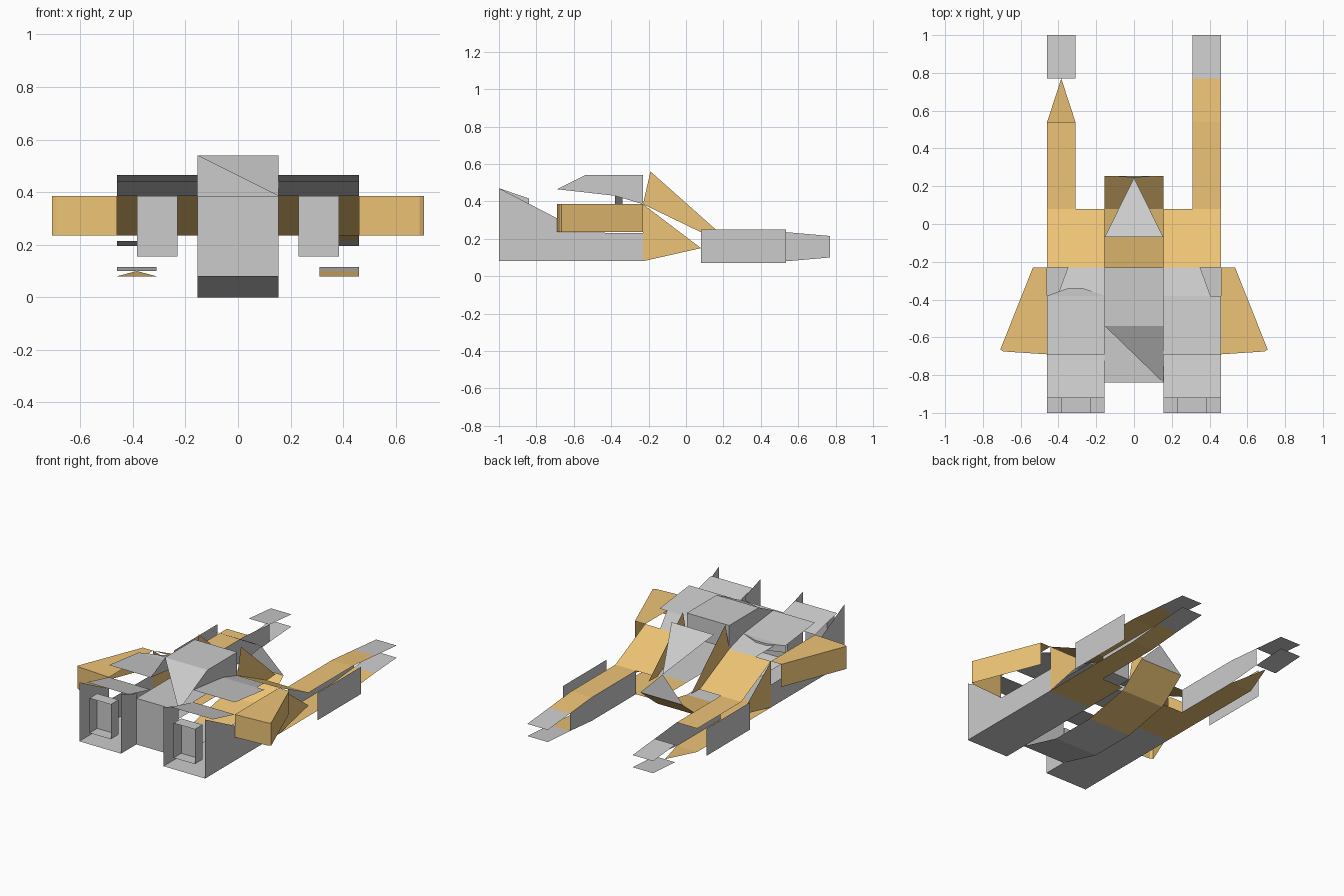
import bpy

if "Cube" in bpy.data.objects:
    bpy.data.objects.remove(bpy.data.objects["Cube"])

orange = bpy.data.materials.new("orange_paint")
orange.diffuse_color = (0.85, 0.55, 0.18, 1)
orange.use_nodes = True
orange.node_tree.nodes["Principled BSDF"].inputs["Base Color"].default_value = orange.diffuse_color

A, B, C = 0.155, 0.46, 0.31     # hull half width, engine outer side, boom inner side


def build(name, faces, mat=None, mirror=True):
    """Flat panels given as point lists, optionally mirrored across x = 0."""
    verts, polys = [], []
    for f in faces:
        polys.append(list(range(len(verts), len(verts) + len(f))))
        verts += f
    me = bpy.data.meshes.new(name)
    me.from_pydata(verts, [], polys)
    ob = bpy.data.objects.new(name, me)
    bpy.context.collection.objects.link(ob)
    if mat:
        me.materials.append(mat)
    if mirror:
        ob.modifiers.new("mirror", 'MIRROR').use_mirror_merge = False
    return ob


def strip(x0, x1, prof):
    """Sheet of quads following a (y, z) profile between two x positions."""
    return [[(x0, *p), (x1, *p), (x1, *q), (x0, *q)] for p, q in zip(prof, prof[1:])]


def wall(x, prof):
    """Upright panel in the plane of constant x."""
    return [[(x, y, z) for y, z in prof]]


# Engine pods: floor, walls with raised front peaks, sloped cover
build("engine_floor", strip(A, B, [(-1, .08), (-.23, .08)]))
build("engine_outer_wall", wall(B, [(-1, .08), (-.23, .08), (-.23, .23), (-.69, .235),
                                    (-.69, .31), (-1, .47)]))
build("engine_inner_wall", wall(A, [(-1, .08), (-.84, .08), (-.84, .416), (-1, .47)]))
build("engine_front_cover", strip(A, B, [(-.92, .44), (-.69, .385)]))

# Shoulder plates over the engines; the left one has a chamfered rear lip
build("shoulder_plate", strip(A, B, [(-.69, .465), (-.38, .43)]))
build("shoulder_lip_left", [
    [(-B, -.38, .43), (-.35, -.34, .43), (-.27, -.34, .43), (-A, -.38, .43)],
    [(-B, -.38, .43), (-.35, -.34, .43), (-.35, -.34, .385), (-B, -.38, .385)],
    [(-.35, -.34, .43), (-.27, -.34, .43), (-.27, -.34, .385), (-.35, -.34, .385)],
    [(-.27, -.34, .43), (-A, -.38, .43), (-A, -.38, .385), (-.27, -.34, .385)]], mirror=False)
build("shoulder_rear_plate", [[(A, -.23, .385), (.35, -.23, .385),
                               (.405, -.38, .43), (A, -.38, .43)]])

# Square nozzles, open at the front and closed at the back
x0, x1, z0, z1 = .23, .385, .155, .385
ring = [(x0, z0), (x1, z0), (x1, z1), (x0, z1)]
nozzle = [[(x, -.92, z) for x, z in ring]]
for (xa, za), (xb, zb) in zip(ring, ring[1:] + ring[:1]):
    nozzle.append([(xa, -1, za), (xb, -1, zb), (xb, -.92, zb), (xa, -.92, za)])
build("nozzle", nozzle)

# Central hull: front panel, deck and belly
build("hull_front_and_deck", strip(-A, A, [(-.84, .08), (-.84, .385), (-.23, .385)]), mirror=False)
build("hull_belly", strip(-A, A, [(-.84, .08), (-.54, 0), (-.23, 0)]), mirror=False)
build("rear_belly", strip(-A, A, [(-.23, 0), (.08, .06), (.255, .2)]), orange, mirror=False)

# Cabin block on the deck with its one-sided front wedge
build("cabin_roof", strip(-A, A, [(-.54, .54), (-.23, .54), (-.23, .385)]), mirror=False)
build("cabin_wedge", [[(-A, -.54, .54), (A, -.54, .54), (A, -.84, .385)]], mirror=False)
build("cabin_side", wall(A, [(-.69, .465), (-.54, .54), (-.23, .54), (-.23, .385), (-.38, .43)]))

# Rear canopy panes and fins
tip = (0, .245, .355)
build("canopy", [[(-A, -.07, .54), (A, -.07, .54), tip],
                 [(-A, .255, .2), (A, .255, .2), tip]], mirror=False)
build("fin", wall(A, [(-.23, .385), (-.19, .56), (.17, .24), (.08, .235)]), orange)

# Wings: top skin, front and outer walls
plan = [(B, -.69), (.69, -.675), (.708, -.665), (.535, -.23)]
wing = [[(x, y, .385) for x, y in plan + [(B, -.23)]]]
for (xa, ya), (xb, yb) in zip(plan, plan[1:]):
    wing.append([(xa, ya, .235), (xb, yb, .235), (xb, yb, .385), (xa, ya, .385)])
build("wing", wing, orange)

# Slopes joining the engines to the booms
build("boom_root", strip(A, B, [(-.23, .385), (.08, .235)]) + strip(A, B, [(-.23, .08), (.08, .08)])
      + wall(B, [(-.23, .385), (-.23, .08), (.08, .15)]), orange)

# Twin booms; the left one has a pointed lower plate and no upper tip
build("boom_skin", strip(C, B, [(.08, .235), (.54, .235)])
      + strip(C, B, [(.08, .08), (.54, .08)]), orange)
build("boom_tip_right", strip(C, B, [(.54, .235), (.77, .215)])
      + strip(C, B, [(.54, .08), (.77, .10)]), orange, mirror=False)
build("boom_tip_left", [[(-B, .54, .08), (-C, .54, .08), (-.385, .77, .10)]], orange, mirror=False)
build("boom_prongs", strip(C, B, [(.77, .215), (1, .195)]) + strip(C, B, [(.77, .10), (1, .115)]))
build("boom_inner_wall", wall(C, [(.08, .08), (.54, .08), (.77, .10), (.77, .215), (.54, .235),
                                  (.08, .235)]))
build("boom_guard", wall(.525, [(.08, .07), (.535, .07), (.535, .25), (.08, .25)]))
